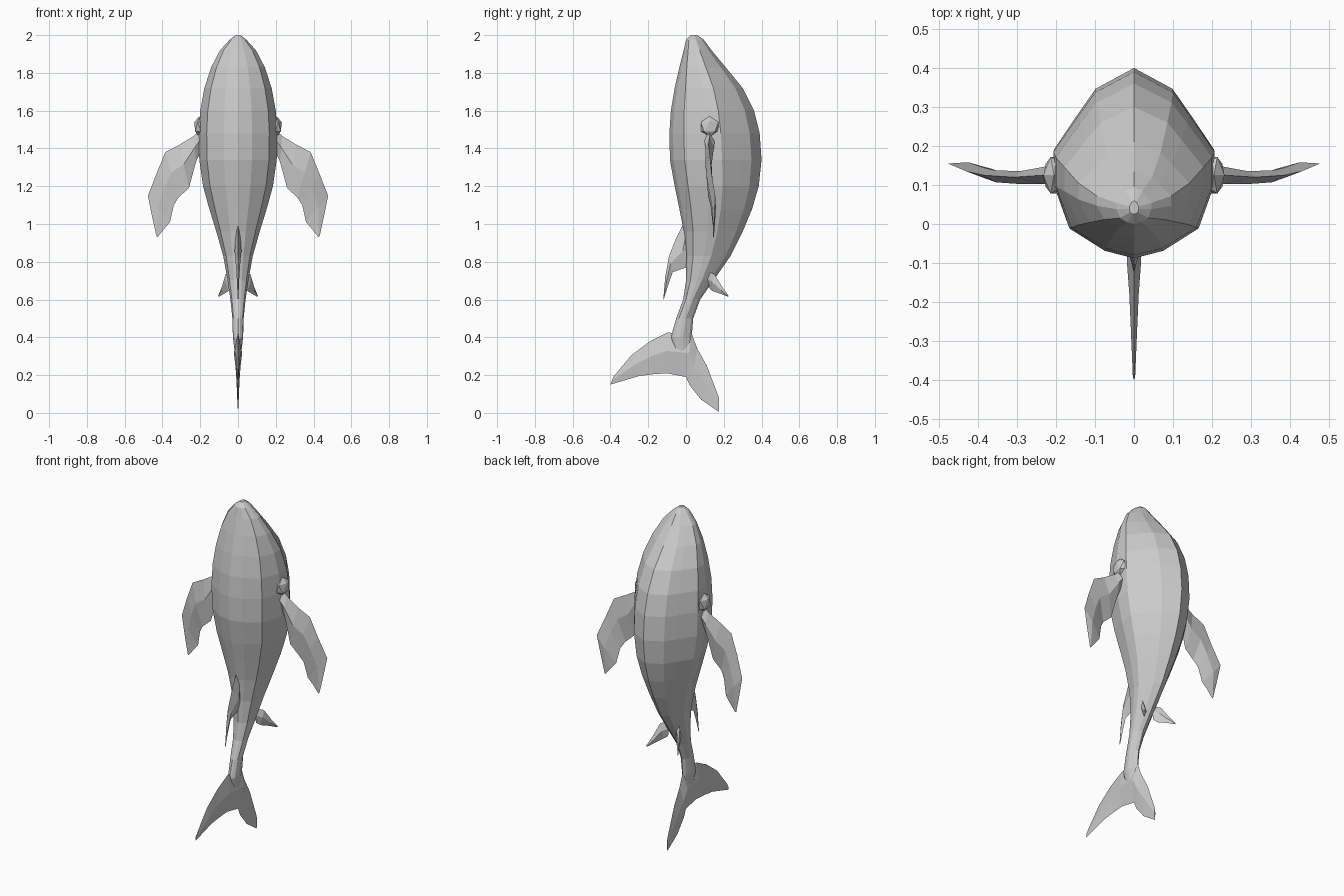
import bpy, bmesh
from mathutils import Vector

grey = bpy.data.materials.new("pale grey")
grey.diffuse_color = (0.6, 0.6, 0.6, 1)


def finish(name, bm):
    bmesh.ops.recalc_face_normals(bm, faces=bm.faces)
    mesh = bpy.data.meshes.new(name)
    bm.to_mesh(mesh)
    bm.free()
    mesh.materials.append(grey)
    obj = bpy.data.objects.new(name, mesh)
    bpy.context.collection.objects.link(obj)
    return obj


def loft(name, rings):
    """Skin a list of closed rings with equal point counts and cap both ends."""
    bm = bmesh.new()
    rows = [[bm.verts.new(p) for p in ring] for ring in rings]
    n = len(rows[0])
    for a, b in zip(rows, rows[1:]):
        for i in range(n):
            j = (i + 1) % n
            bm.faces.new((a[i], a[j], b[j], b[i]))
    bm.faces.new(rows[0])
    bm.faces.new(rows[-1])
    return finish(name, bm)


def fin(name, rows, normal):
    """Diamond-section fin from (leading point, trailing point, half thickness)."""
    n = Vector(normal)
    rings = []
    for a, b, t in rows:
        a, b = Vector(a), Vector(b)
        mid = a.lerp(b, 0.45)
        rings.append([a, mid + n * t, b, mid - n * t])
    return loft(name, rings)


# Body: cross-section as (share of half width, share of depth), one half
half = [(0, 0), (.36, .04), (.8, .16), (1, .40), (1, .57),
        (.68, .77), (.48, .89), (0, 1)]
section = half + [(-x, y) for x, y in half[-2:0:-1]]
# z, dorsal y, belly y, half width
stations = [(2.0, .025, .06, .012), (1.975, .0, .095, .045), (1.92, -.012, .135, .095),
            (1.83, -.035, .21, .142), (1.72, -.06, .30, .178), (1.6, -.08, .36, .20),
            (1.48, -.088, .39, .207), (1.34, -.085, .4, .205), (1.2, -.06, .385, .185),
            (1.08, -.035, .35, .152), (.96, -.012, .30, .115), (.83, 0, .235, .078),
            (.7, 0, .145, .055), (.6, -.015, .075, .04), (.5, -.052, .038, .03),
            (.4, -.08, .03, .027), (.26, -.05, .02, .01)]
loft("body", [[(x * w, y0 + (y1 - y0) * t, z) for x, t in section]
              for z, y0, y1, w in stations])

# Tail fin: both lobes in one sweep
tail = [((.175, .08), (.175, .005), .003), ((.11, .25), (.08, .07), .008),
        ((.06, .34), (.02, .145), .014), ((.03, .42), (0, .19), .022),
        ((-.1, .425), (-.1, .21), .018), ((-.19, .38), (-.17, .205), .012),
        ((-.29, .305), (-.25, .195), .008), ((-.385, .19), (-.4, .15), .003)]
fin("tail_fin", [((0, *a), (0, *b), t) for a, b, t in tail], (1, 0, 0))

# Dorsal fin
dorsal = [((-.015, 1.0), (.03, .95), .01), ((-.055, .92), (.03, .78), .018),
          ((-.09, .83), (-.07, .745), .012), ((-.11, .72), (-.09, .69), .006),
          ((-.12, .605), (-.118, .60), .002)]
fin("dorsal_fin", [((0, *a), (0, *b), t) for a, b, t in dorsal], (1, 0, 0))

# Paired fins
pectoral = [((.19, .125, 1.51), (.19, .125, 1.40), .03),
            ((.235, .125, 1.465), (.222, .125, 1.33), .022),
            ((.31, .12, 1.42), (.26, .118, 1.19), .017),
            ((.385, .125, 1.38), (.315, .118, 1.14), .015),
            ((.43, .135, 1.27), (.34, .13, 1.10), .013),
            ((.477, .155, 1.15), (.36, .14, 1.01), .01),
            ((.455, .15, 1.04), (.39, .145, .975), .006),
            ((.432, .146, .935), (.426, .146, .93), .002)]
pelvic = [((.03, .115, .75), (.03, .125, .66), .01),
          ((.065, .15, .735), (.05, .14, .645), .012),
          ((.085, .19, .67), (.075, .185, .63), .006),
          ((.105, .225, .62), (.1, .222, .615), .002)]
for side, s in (("right", 1), ("left", -1)):
    for name, rows, n in (("pectoral_fin", pectoral, (0, 1, 0)),
                          ("pelvic_fin", pelvic, (.75 * s, -.65, 0))):
        fin(f"{side}_{name}", [((s * a[0], *a[1:]), (s * b[0], *b[1:]), t)
                               for a, b, t in rows], n)
    # Shoulder knob where the pectoral fin joins the body
    bm = bmesh.new()
    bmesh.ops.create_icosphere(bm, subdivisions=1, radius=1)
    for v in bm.verts:
        v.co = (s * (.205 + .03 * v.co.x), .125 + .055 * v.co.y, 1.515 + .055 * v.co.z)
    finish(f"{side}_shoulder", bm)
